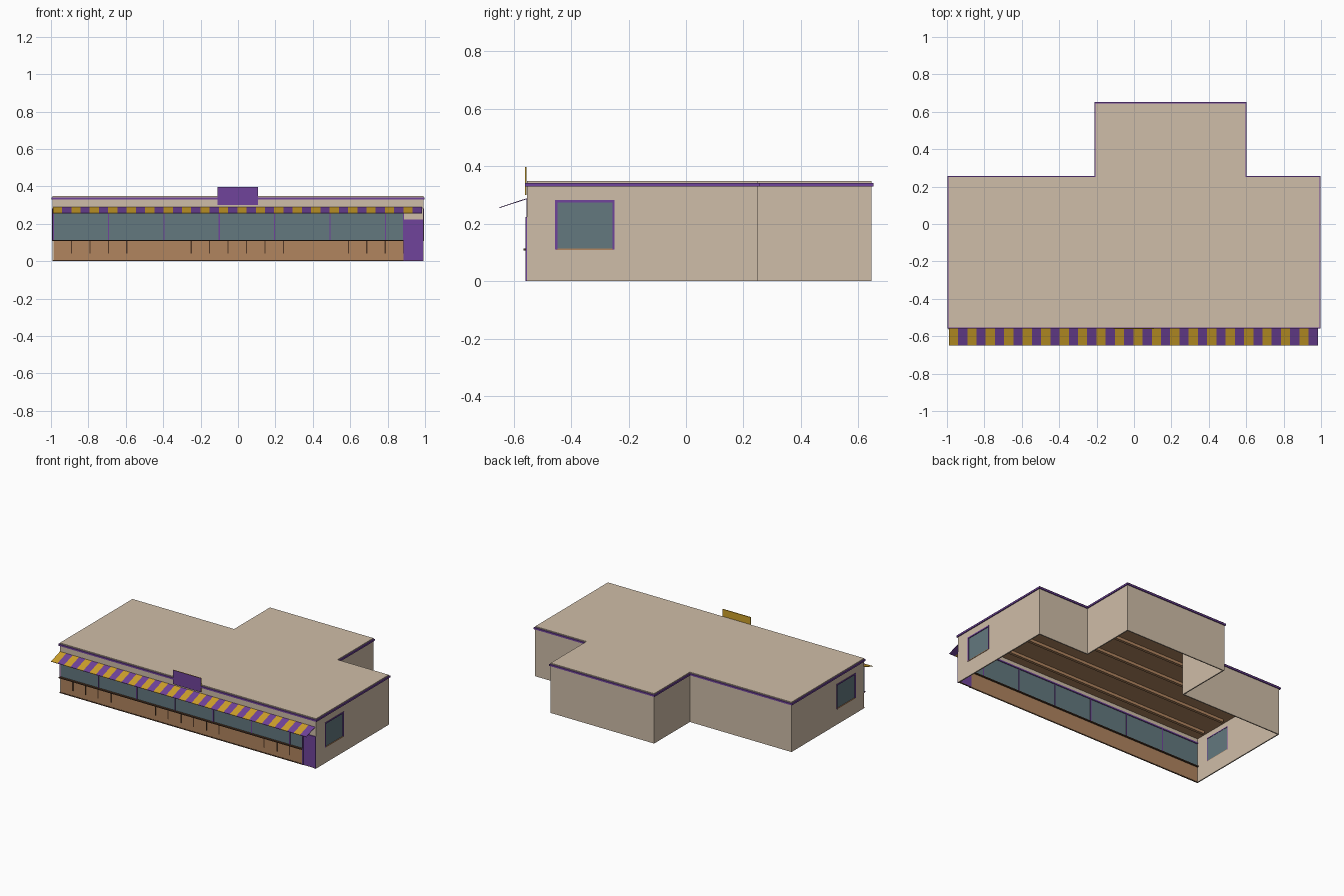
import bpy
import bmesh

if "Cube" in bpy.data.objects:
    bpy.data.objects.remove(bpy.data.objects["Cube"], do_unlink=True)


def material(name, r, g, b):
    lin = [((c / 255 + 0.055) / 1.055) ** 2.4 for c in (r, g, b)] + [1]
    m = bpy.data.materials.new(name)
    m.use_nodes = True
    m.diffuse_color = lin
    m.node_tree.nodes["Principled BSDF"].inputs["Base Color"].default_value = lin
    return m


BEIGE = material("beige plaster", 207, 189, 168)
PURPLE = material("purple paint", 112, 67, 155)
GOLD = material("gold cloth", 205, 160, 42)
WOOD = material("brown wood", 177, 133, 95)
DARK = material("dark wood", 84, 58, 40)
GLASS = material("blue grey glass", 99, 120, 127)


def finish(name, bm, *mats):
    bmesh.ops.recalc_face_normals(bm, faces=bm.faces)
    mesh = bpy.data.meshes.new(name)
    bm.to_mesh(mesh)
    bm.free()
    for m in mats:
        mesh.materials.append(m)
    obj = bpy.data.objects.new(name, mesh)
    bpy.context.collection.objects.link(obj)
    return obj


def box(name, mat, x, y, z):
    """Box from (low, high) pairs along each axis."""
    bm = bmesh.new()
    bmesh.ops.create_cube(bm, size=1)
    for v in bm.verts:
        v.co = [r[0] if c < 0 else r[1] for c, r in zip(v.co, (x, y, z))]
    return finish(name, bm, mat)


def prism(name, mats, points, offset):
    """Extrude a closed outline along an offset vector."""
    bm = bmesh.new()
    face = bm.faces.new([bm.verts.new(p) for p in points])
    top = bmesh.ops.extrude_face_region(bm, geom=[face])["geom"]
    bmesh.ops.translate(bm, vec=offset, verts=[g for g in top if isinstance(g, bmesh.types.BMVert)])
    return finish(name, bm, *mats)


X, FRONT, STEP, BACK = 0.991, -0.553, 0.25, 0.645
WING_L, WING_R = -0.205, 0.595
T = 0.008          # wall thickness
TOP = 0.33         # wall height
DOOR_X = 0.885     # end of the glazed front


def footprint(d, z):
    return [(-X - d, FRONT - d, z), (X + d, FRONT - d, z), (X + d, STEP + d, z),
            (WING_R + d, STEP + d, z), (WING_R + d, BACK + d, z),
            (WING_L - d, BACK + d, z), (WING_L - d, STEP + d, z), (-X - d, STEP + d, z)]


# Roof, trim band and wooden ceiling
prism("roof", [BEIGE], footprint(0, 0.325), (0, 0, 0.024))
prism("roof_trim", [PURPLE], footprint(0.007, 0.33), (0, 0, 0.012))
prism("ceiling", [WOOD], footprint(-T / 2, 0.315), (0, 0, 0.008))
for i in range(6):
    y = -0.45 + i * 0.19
    span = (-0.95, 0.95) if y < STEP else (WING_L + T, WING_R - T)
    box("ceiling_beam", WOOD, span, (y - 0.01, y + 0.01), (0.295, 0.316))

# Rear walls
full = (0, TOP)
box("rear_wall_right", BEIGE, (-X, WING_L), (STEP - T, STEP), full)
box("rear_wall_left", BEIGE, (WING_R, X), (STEP - T, STEP), full)
box("wing_back_wall", BEIGE, (WING_L, WING_R), (BACK - T, BACK), full)
box("wing_wall_right", BEIGE, (WING_L, WING_L + T), (STEP - T, BACK), full)
box("wing_wall_left", BEIGE, (WING_R - T, WING_R), (STEP - T, BACK), full)

# Side walls with framed windows
W0, W1, SILL, HEAD = -0.452, -0.252, 0.11, 0.28
for s in (-1, 1):
    def across(inner, outer):
        return sorted((s * (X - inner), s * (X + outer)))
    wall, frame, pane = across(T, 0), across(T, 0.003), across(0.006, -0.002)
    box("side_wall_front", BEIGE, wall, (FRONT, W0), full)
    box("side_wall_back", BEIGE, wall, (W1, STEP), full)
    box("side_wall_below", BEIGE, wall, (W0, W1), (0, SILL))
    box("side_wall_above", BEIGE, wall, (W0, W1), (HEAD, TOP))
    box("side_window_glass", GLASS, pane, (W0, W1), (SILL, HEAD))
    for y in (W0, W1):
        box("side_window_jamb", PURPLE, frame, (y - 0.004, y + 0.004), (SILL, HEAD))
    box("side_window_head", PURPLE, frame, (W0 - 0.004, W1 + 0.004), (HEAD - 0.006, HEAD + 0.003))
    box("side_window_sill", WOOD, frame, (W0, W1), (SILL - 0.002, SILL + 0.003))

# Front: fascia, wooden base, glazing
front_y = (FRONT, FRONT + T)
box("front_fascia", BEIGE, (-X, X), front_y, (0.285, TOP))
box("front_base", WOOD, (-X, DOOR_X), front_y, (0, SILL))
box("base_foot", DARK, (-X, DOOR_X), (FRONT - 0.003, FRONT + T), (0, 0.006))
box("front_sill", DARK, (-X, DOOR_X), (FRONT - 0.012, FRONT + 0.018), (SILL - 0.003, SILL + 0.004))
box("front_glass", GLASS, (-X, DOOR_X), (FRONT + 0.002, FRONT + 0.006), (SILL, 0.285))
box("front_glass_head", PURPLE, (-X, DOOR_X), (FRONT - 0.002, FRONT + 0.012), (0.278, 0.288))
for x in [-0.988 + i * 0.296 for i in range(7)] + [DOOR_X]:
    box("front_mullion", PURPLE, (x - 0.003, x + 0.003), (FRONT - 0.002, FRONT + T + 0.002), (SILL, 0.285))
for start, count in ((-0.89, 4), (-0.25, 6), (0.59, 4)):
    for i in range(count):
        x = start + i * 0.0985
        box("base_batten", DARK, (x - 0.003, x + 0.003), (FRONT - 0.003, FRONT), (0.04, SILL))

# Door in the front corner
box("wall_over_door", BEIGE, (DOOR_X, X), front_y, (0.22, 0.29))
box("door", PURPLE, (DOOR_X + 0.005, X - 0.006), (FRONT - 0.001, FRONT + T), (0.004, 0.217))
for x in (DOOR_X, X - 0.01):
    box("door_jamb", PURPLE, (x, x + 0.008), (FRONT - 0.006, FRONT + T), (0, 0.224))
box("door_head", PURPLE, (DOOR_X, X - 0.002), (FRONT - 0.006, FRONT + T), (0.214, 0.224))
box("door_threshold", DARK, (DOOR_X, X), front_y, (0, 0.005))

# Striped sloping awning
STRIPES, A0, A1 = 40, -0.99, 0.983
step = (A1 - A0) / STRIPES
for i in range(STRIPES):
    x = A0 + i * step
    outline = [(x, FRONT, 0.289), (x, -0.65, 0.257), (x, -0.65, 0.254), (x, FRONT, 0.286)]
    prism("awning_stripe", [PURPLE if i % 2 else GOLD], outline, (step, 0, 0))

# Blank sign board: purple face, gold elsewhere
sign = box("sign_board", GOLD, (-0.11, 0.106), (FRONT - 0.008, FRONT - 0.002), (0.3, 0.398))
sign.data.materials.append(PURPLE)
for p in sign.data.polygons:
    p.material_index = int(p.normal.y < -0.5)
